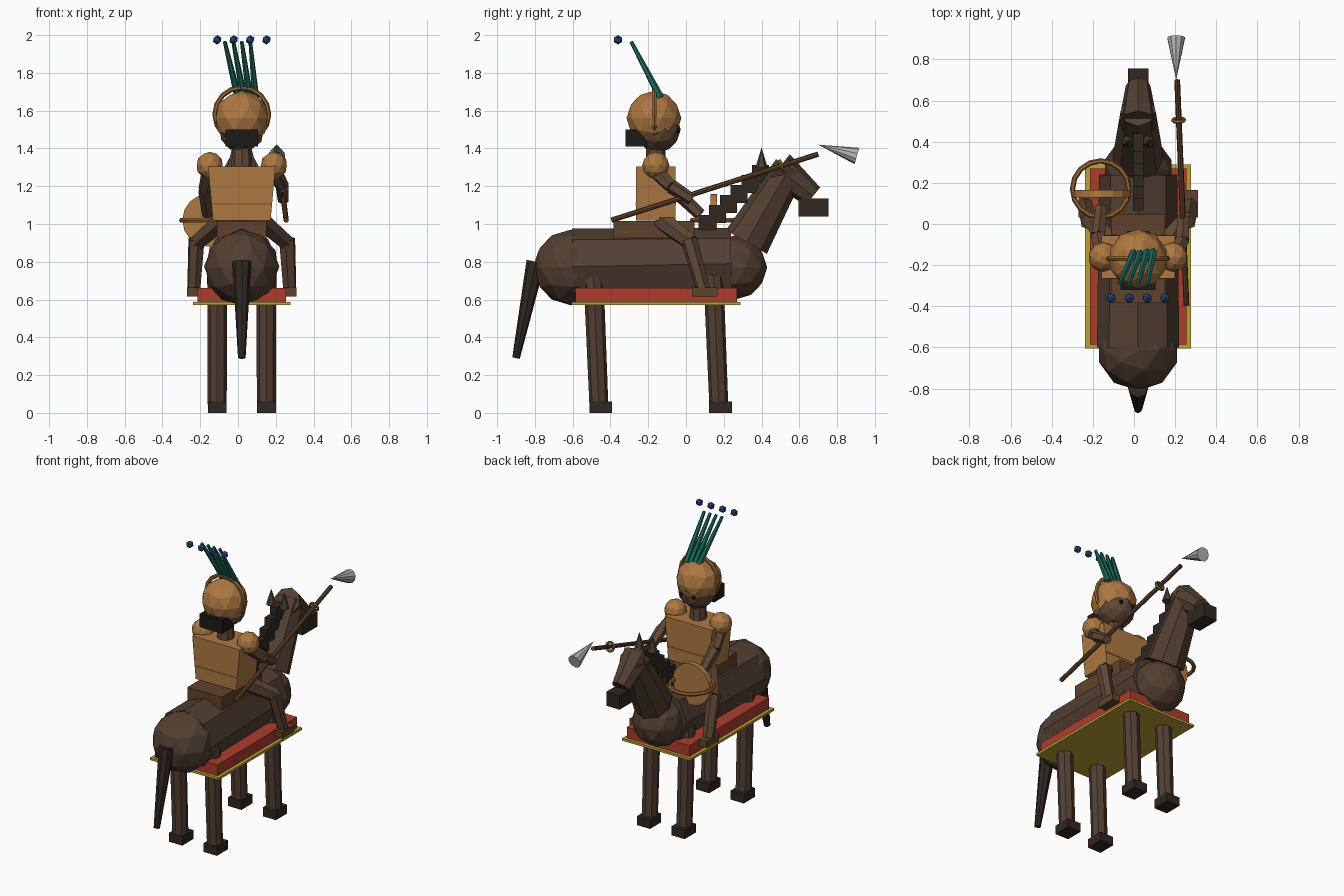
import bpy, bmesh
from mathutils import Vector, Matrix
from math import pi, cos, sin

if "Cube" in bpy.data.objects:
    bpy.data.objects.remove(bpy.data.objects["Cube"])

CX = 0.02  # symmetry plane of horse and rider


def mat(name, *rgb):
    m = bpy.data.materials.new(name)
    m.diffuse_color = (*rgb, 1)
    m.use_nodes = True
    m.node_tree.nodes["Principled BSDF"].inputs["Base Color"].default_value = m.diffuse_color
    return m


HORSE = mat("horse_brown", .085, .05, .032)
DARK = mat("dark_hair", .03, .02, .015)
BLACK = mat("black", .012, .011, .01)
SKIN = mat("skin_brown", .12, .065, .036)
WOOD = mat("wood", .12, .055, .025)
ARMOR = mat("bronze", .42, .19, .055)
RIM = mat("dark_bronze", .3, .13, .035)
RED = mat("red_cloth", .42, .045, .025)
GOLD = mat("gold_trim", .5, .36, .04)
GREEN = mat("green_feather", .012, .15, .11)
BLUE = mat("blue_bead", .02, .07, .24)
STEEL = mat("steel", .45, .45, .42)


def finish(bm, name, m):
    bmesh.ops.recalc_face_normals(bm, faces=bm.faces)
    me = bpy.data.meshes.new(name)
    bm.to_mesh(me)
    bm.free()
    me.materials.append(m)
    ob = bpy.data.objects.new(name, me)
    bpy.context.collection.objects.link(ob)
    return ob


def box(name, c, s, m, top=1.0):
    bm = bmesh.new()
    bmesh.ops.create_cube(bm, size=1)
    for v in bm.verts:
        k = top if v.co.z > 0 else 1
        v.co = Vector(c) + Vector((v.co.x * s[0] * k, v.co.y * s[1], v.co.z * s[2]))
    return finish(bm, name, m)


def rod(name, a, b, r1, r2, m, n=8):
    a, b = Vector(a), Vector(b)
    d = b - a
    bm = bmesh.new()
    bmesh.ops.create_cone(bm, cap_ends=True, segments=n, radius1=r1, radius2=r2, depth=d.length,
                          matrix=Matrix.Translation((a + b) / 2) @ d.to_track_quat('Z', 'Y').to_matrix().to_4x4())
    bmesh.ops.remove_doubles(bm, verts=bm.verts, dist=1e-5)
    return finish(bm, name, m)


def ball(name, c, r, m, sub=2):
    bm = bmesh.new()
    bmesh.ops.create_icosphere(bm, subdivisions=sub, radius=r, matrix=Matrix.Translation(c))
    return finish(bm, name, m)


def ring(name, c, axis, R, r, m, n=16, k=6):
    rot = Vector(axis).to_track_quat('Z', 'Y')
    bm = bmesh.new()
    loops = [[bm.verts.new(Vector(c) + rot @ Vector((
        (R + r * cos(2 * pi * j / k)) * cos(2 * pi * i / n),
        (R + r * cos(2 * pi * j / k)) * sin(2 * pi * i / n),
        r * sin(2 * pi * j / k)))) for j in range(k)] for i in range(n)]
    for i in range(n):
        for j in range(k):
            p, q = loops[i], loops[(i + 1) % n]
            bm.faces.new((p[j], q[j], q[(j + 1) % k], p[(j + 1) % k]))
    return finish(bm, name, m)


# Horse trunk
rod("horse_barrel", (CX, -.60, .775), (CX, .24, .79), .2, .19, HORSE)
ball("horse_rump", (CX, -.61, .77), .2, HORSE)
ball("horse_chest", (CX, .26, .77), .17, HORSE)
rod("horse_neck", (CX, .32, .905), (CX, .55, 1.30), .125, .085, HORSE)
rod("horse_head", (CX, .49, 1.295), (CX, .672, 1.147), .095, .06, HORSE)
box("horse_muzzle", (CX, .675, 1.088), (.1, .16, .095), DARK)
rod("horse_tail", (CX, -.795, .80), (CX, -.90, .29), .05, .02, DARK)
for i in range(6):
    box(f"mane_tuft_{i}", (CX, .11 + .057 * i, 1.0 + .053 * i), (.05, .09, .095), DARK)

# Cloth platform and saddle
box("saddle_cloth", (CX, -.158, .62), (.47, .855, .08), RED)
box("cloth_trim", (CX, -.158, .578), (.515, .895, .016), GOLD)
box("saddle", (CX, -.17, .97), (.26, .43, .09), WOOD)

for side, s in (("left", -1), ("right", 1)):
    # Horse legs, hooves and ears
    for end, y in (("rear", -.49), ("front", .145)):
        rod(f"horse_{end}_leg_{side}", (CX + s * .13, y, .73), (CX + s * .13, y + .03, .01), .053, .05, HORSE)
        box(f"horse_{end}_hoof_{side}", (CX + s * .13, y + .038, .03), (.1, .12, .06), DARK)
    rod(f"horse_ear_{side}", (CX + s * .05, .40, 1.30), (CX + s * .05, .40, 1.405), .032, 0, HORSE, 6)
    # Rider legs, shoulders and eyes
    rod(f"rider_thigh_{side}", (CX + s * .10, -.13, 1.02), (CX + s * .24, .03, .90), .055, .045, SKIN, 6)
    rod(f"rider_shin_{side}", (CX + s * .24, .015, .92), (CX + s * .255, .095, .64), .045, .036, SKIN, 6)
    box(f"rider_foot_{side}", (CX + s * .258, .098, .64), (.065, .135, .045), WOOD)
    ball(f"shoulder_guard_{side}", (CX + s * .17, -.16, 1.31), .072, ARMOR)
    ball(f"rider_eye_{side}", (CX + s * .045, -.048, 1.495), .016, BLACK, 1)

# Rider arms: one at the shield, one at the spear
for side, pts in (("left", ((-.15, -.16, 1.28), (-.175, -.06, 1.18), (-.16, .075, 1.05))),
                  ("right", ((.19, -.16, 1.28), (.235, -.08, 1.20), (.24, .03, 1.13)))):
    rod(f"rider_upper_arm_{side}", pts[0], pts[1], .042, .036, SKIN, 6)
    rod(f"rider_forearm_{side}", pts[1], pts[2], .038, .032, SKIN, 6)

# Rider body and head
box("breastplate", (CX, -.16, 1.162), (.305, .21, .285), ARMOR, 1.17)
box("waist_band", (CX, -.16, 1.105), (.32, .214, .01), RIM)
rod("rider_neck", (CX, -.16, 1.29), (CX, -.16, 1.43), .055, .05, SKIN)
ball("rider_face", (CX, -.15, 1.50), .122, SKIN)
ball("helmet", (CX, -.17, 1.56), .145, ARMOR)
ring("helmet_band", (CX, -.168, 1.58), (0, 1, 0), .143, .013, RIM)
box("hair_knot", (CX, -.265, 1.455), (.17, .11, .09), BLACK)

# Plume feathers with floating beads
for i in range(4):
    rod(f"plume_feather_{i}", (.0 + .031 * i, -.135, 1.67), (-.07 + .045 * i, -.29, 1.965), .02, .01, GREEN, 6)
    ball(f"plume_bead_{i}", (-.11 + .087 * i, -.36, 1.975), .025, BLUE, 1)

# Round shield with its ring
rod("shield", (-.155, .13, 1.02), (-.155, .165, 1.02), .14, .14, ARMOR, 16)
ring("shield_ring", (-.162, .17, 1.02), (0, 0, 1), .137, .013, RIM)

# Spear
rod("spear_shaft", (.255, -.395, 1.02), (.21, .70, 1.37), .014, .014, WOOD)
ring("spear_ring", (.217, .505, 1.307), (-.045, 1.095, .35), .028, .009, RIM, 12)
rod("spear_tip", (.205, .905, 1.36), (.205, .70, 1.42), .045, 0, STEEL, 10)
